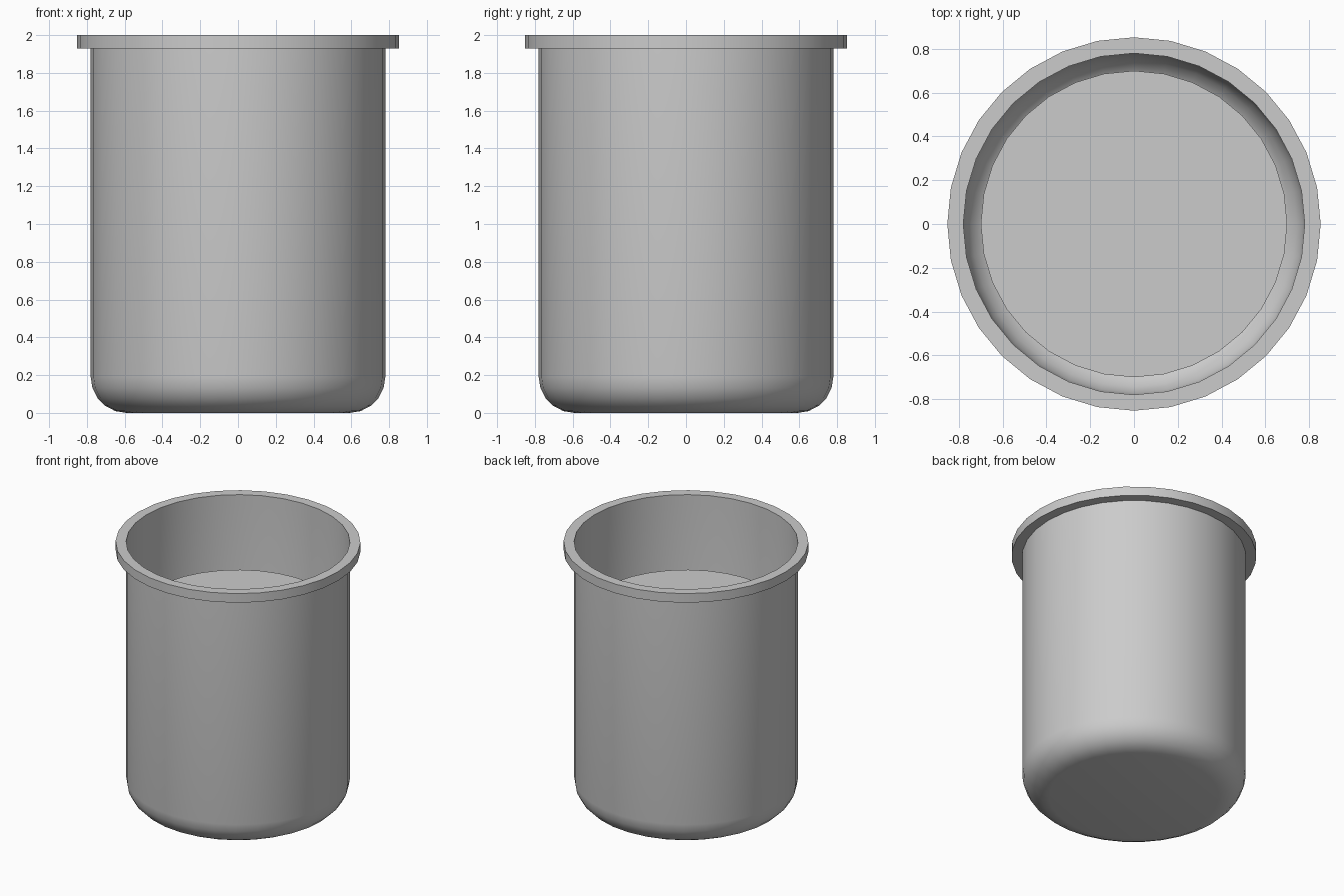
import bpy, bmesh, math

if "Cube" in bpy.data.objects:
    bpy.data.objects.remove(bpy.data.objects["Cube"])

SIDES = 32


def lathe(name, profile, closed=False, cap=False, smooth=True):
    """Spin a list of (radius, z) points round the z axis."""
    bm = bmesh.new()
    rings = []
    for r, z in profile:
        rings.append([bm.verts.new((r * math.cos(2 * math.pi * i / SIDES),
                                    r * math.sin(2 * math.pi * i / SIDES), z))
                      for i in range(SIDES)])
    pairs = list(zip(rings, rings[1:]))
    if closed:
        pairs.append((rings[-1], rings[0]))
    for a, b in pairs:
        for i in range(SIDES):
            j = (i + 1) % SIDES
            bm.faces.new((a[i], a[j], b[j], b[i]))
    if cap:
        bm.faces.new(rings[0][::-1])
    mesh = bpy.data.meshes.new(name)
    bm.to_mesh(mesh)
    bm.free()
    obj = bpy.data.objects.new(name, mesh)
    bpy.context.collection.objects.link(obj)
    if smooth:
        bpy.ops.object.select_all(action='DESELECT')
        obj.select_set(True)
        bpy.context.view_layer.objects.active = obj
        bpy.ops.object.shade_smooth_by_angle(angle=math.radians(40))
    return obj


# thin-walled cup body with a rounded bottom edge
fillet = [(0.59 + 0.19 * math.sin(a), 0.19 - 0.19 * math.cos(a))
          for a in (math.radians(90 * k / 5) for k in range(6))]
lathe("cup_body", fillet + [(0.78, 1.93)], cap=True)

# flat rim ring round the opening
lathe("cup_rim", [(0.78, 1.93), (0.853, 1.93), (0.853, 2.0), (0.78, 2.0)],
      closed=True)

# level surface of the contents, slightly smaller than the bore
bpy.ops.mesh.primitive_circle_add(vertices=SIDES, radius=0.70,
                                  fill_type='NGON', location=(0, 0, 1.46))
bpy.context.object.name = "contents_surface"
